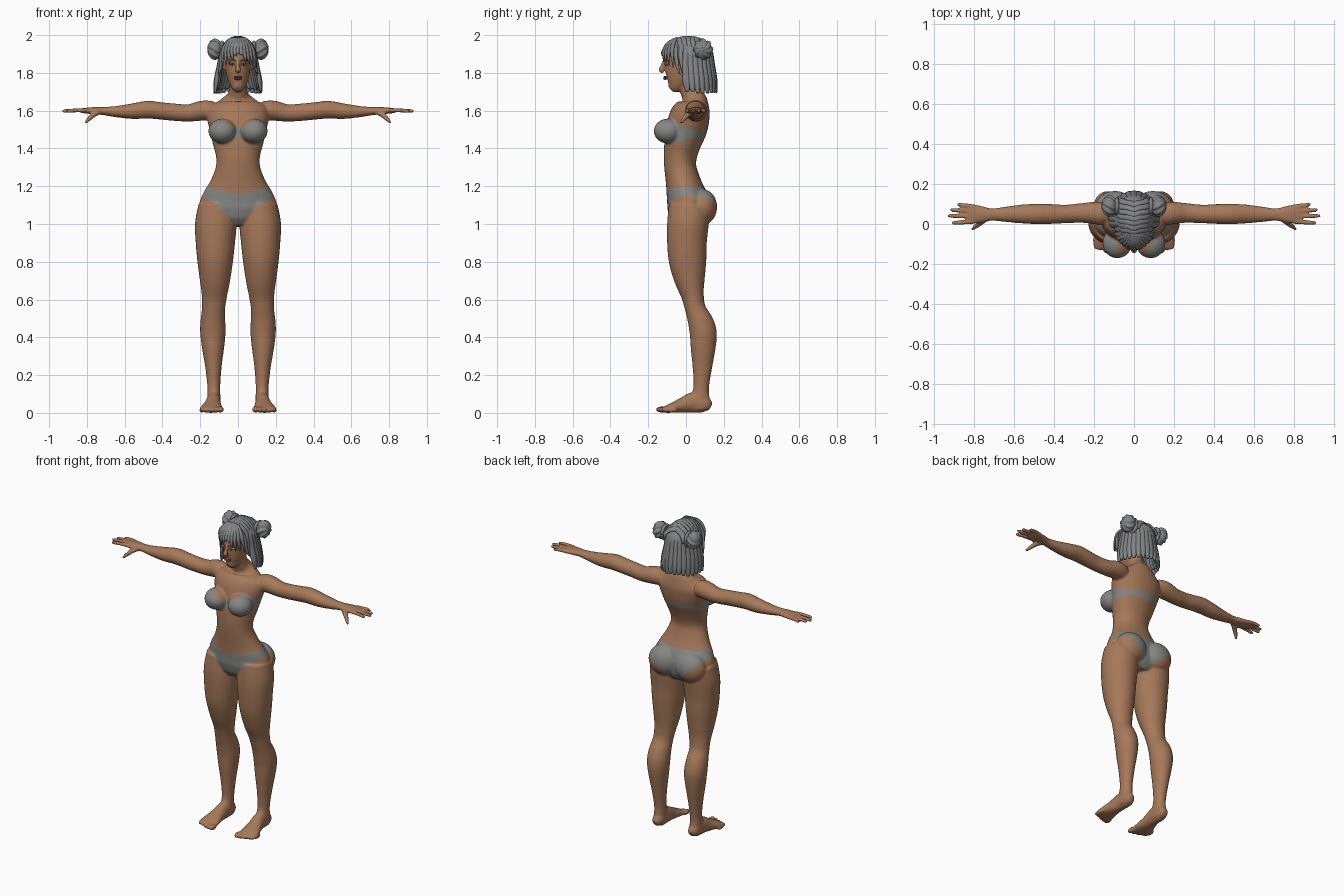
import bpy, bmesh, math, random
from mathutils import Vector, Matrix

random.seed(4)
if "Cube" in bpy.data.objects:
    bpy.data.objects.remove(bpy.data.objects["Cube"])


def material(name, *rgb):
    m = bpy.data.materials.new(name)
    m.use_nodes = True
    m.diffuse_color = (*rgb, 1)
    m.node_tree.nodes["Principled BSDF"].inputs["Base Color"].default_value = (*rgb, 1)
    return m


skin = material("warm skin", .38, .19, .1)
cloth = material("grey cloth", .24, .24, .235)
grey_hair = material("grey hair", .22, .23, .235)
lip = material("lip", .3, .11, .07)
white = material("eye white", .55, .52, .5)
dark = material("dark iris", .04, .03, .025)

HEAD = Vector((0, .015, 1.88))
Y, Z = Vector((0, 1, 0)), Vector((0, 0, 1))


def catmull(rows, steps):
    """Smooth interpolation of rows (x, y, z, side radius, up radius)."""
    rows = [Vector(r) for r in rows]
    rows = [rows[0]] + rows + [rows[-1]]
    out = []
    for p, q, r, s in zip(rows, rows[1:], rows[2:], rows[3:]):
        for i in range(steps):
            t = i / steps
            out.append((q * 2 + (r - p) * t + (p * 2 - q * 5 + r * 4 - s) * t * t
                        + (q * 3 - p - r * 3 + s) * t ** 3) * .5)
    return out + [rows[-1]]


def sweep(bm, rows, up=None, sides=20, steps=4, mirror=1):
    """Elliptical tube through rows; without up it lies flat on the head."""
    rows = catmull([(r[0] * mirror, *r[1:]) for r in rows], steps)
    pts = [Vector(r[:3]) for r in rows]
    rings = []
    for i, (p, r) in enumerate(zip(pts, rows)):
        t = (pts[min(i + 1, len(pts) - 1)] - pts[max(i - 1, 0)]).normalized()
        side = t.cross(up or (p - HEAD)).normalized()
        top = side.cross(t)
        ring = []
        for k in range(sides):
            a = math.tau * k / sides
            ring.append(bm.verts.new(p + side * math.cos(a) * max(r[3], .001)
                                     + top * math.sin(a) * max(r[4], .001)))
        rings.append(ring)
    for a, b in zip(rings, rings[1:]):
        for k in range(sides):
            n = (k + 1) % sides
            bm.faces.new((a[k], a[n], b[n], b[k]))
    bm.faces.new(rings[0])
    bm.faces.new(rings[-1])


def ball(bm, centre, radii, turn=Matrix()):
    m = Matrix.Translation(centre) @ turn @ Matrix.Diagonal((*radii, 1))
    return bmesh.ops.create_uvsphere(bm, u_segments=24, v_segments=16, radius=1, matrix=m)["verts"]


def finish(bm, name, *mats):
    bmesh.ops.recalc_face_normals(bm, faces=bm.faces)
    me = bpy.data.meshes.new(name)
    bm.to_mesh(me)
    bm.free()
    for m in mats:
        me.materials.append(m)
    me.shade_smooth()
    ob = bpy.data.objects.new(name, me)
    bpy.context.scene.collection.objects.link(ob)
    return ob


def level(z, x, half, front, back):
    return (x, (front + back) / 2, z, half, (back - front) / 2)


# Body: torso, neck and face as horizontal sections
body = bmesh.new()
torso = [(.99, .1, -.06, .09), (1.03, .17, -.085, .12), (1.1, .205, -.1, .13), (1.17, .18, -.105, .1),
         (1.23, .145, -.108, .075), (1.3, .118, -.115, .055), (1.36, .117, -.118, .058),
         (1.43, .135, -.115, .08), (1.5, .15, -.105, .11), (1.56, .165, -.09, .125),
         (1.61, .16, -.06, .13), (1.65, .105, -.03, .115), (1.68, .06, -.025, .09),
         (1.72, .046, -.035, .06), (1.8, .046, -.04, .05)]
sweep(body, [level(z, 0, *r) for z, *r in torso], Y, 32)
face = [(1.712, .02, -.1, -.06), (1.735, .04, -.107, -.01), (1.775, .057, -.114, .04), (1.825, .066, -.116, .08),
        (1.88, .072, -.118, .1), (1.93, .068, -.108, .1), (1.965, .045, -.07, .07)]
sweep(body, [level(z, 0, *r) for z, *r in face], Y, 28)
sweep(body, [(0, -.112, 1.87, .009, .01), (0, -.125, 1.835, .011, .012), (0, -.132, 1.815, .017, .014),
             (0, -.118, 1.805, .012, .008)], Y, 12)

leg = [(1.1, .115, .095, -.09, .13), (1, .118, .11, -.1, .12), (.9, .12, .104, -.1, .11), (.8, .121, .094, -.09, .108),
       (.7, .122, .08, -.06, .1), (.62, .125, .067, -.025, .095), (.55, .13, .061, -.005, .105),
       (.48, .133, .066, .01, .145), (.42, .133, .067, .02, .163), (.34, .132, .058, .025, .156),
       (.24, .13, .043, .035, .138), (.14, .128, .034, .04, .122), (.08, .128, .035, .025, .125),
       (.02, .128, .035, .02, .128)]
foot = [(.13, .128, .02, .01, .05), (.1, .128, .036, 0, .09), (.04, .129, .038, 0, .11), (-.02, .135, .046, 0, .08),
        (-.07, .14, .058, 0, .055), (-.11, .142, .062, 0, .036), (-.125, .142, .055, .004, .028)]
arm = [(.13, .05, 1.6, .05, .05), (.19, .055, 1.6, .056, .053), (.26, .055, 1.588, .049, .046),
       (.34, .05, 1.592, .046, .046), (.42, .05, 1.6, .05, .046), (.48, .05, 1.605, .051, .047),
       (.56, .05, 1.597, .047, .041), (.65, .048, 1.595, .037, .029), (.71, .047, 1.598, .031, .022),
       (.76, .048, 1.6, .042, .019), (.81, .05, 1.6, .05, .015), (.835, .05, 1.6, .046, .01)]
for s in (1, -1):
    sweep(body, [level(*r) for r in leg], Y, 28, mirror=s)
    sweep(body, [(x, y, (lo + hi) / 2, w, (hi - lo) / 2) for y, x, w, lo, hi in foot], Z, mirror=s)
    sweep(body, arm, Z, mirror=s)
    # Toes, fingers and thumb
    for i in range(5):
        ball(body, (s * (.092 + .025 * i), -.128 + .006 * i * i / 2, .018 - .001 * i),
             (.018 if i == 0 else .0125, .032, .017 - .001 * i))
    for base, tip, reach in ((.012, .005, .91), (.038, .04, .93), (.062, .07, .918), (.088, .097, .883)):
        sweep(body, [(.8, base, 1.602, .012, .011), (.85, (base + tip) / 2, 1.602, .0115, .011),
                     (reach - .01, tip, 1.598, .01, .01), (reach, tip, 1.597, .005, .005)], Z, 10, mirror=s)
    sweep(body, [(.73, .035, 1.595, .016, .014), (.765, .008, 1.578, .016, .014), (.79, -.012, 1.555, .012, .012),
                 (.808, -.028, 1.535, .007, .007)], Z, 12, mirror=s)
    # Soft masses, shoulders and ears
    ball(body, (s * .083, -.095, 1.492), (.074, .076, .066))
    ball(body, (s * .095, .085, 1.09), (.1, .08, .095))
    ball(body, (s * .17, .052, 1.602), (.055, .058, .053))
    ball(body, (s * .074, .008, 1.845), (.012, .02, .034))

source = finish(body, "body", skin, cloth)
fuse = source.modifiers.new("fuse", "REMESH")
fuse.mode, fuse.voxel_size = "VOXEL", .006
relax = source.modifiers.new("relax", "SMOOTH")
relax.factor, relax.iterations = .5, 6
mesh = bpy.data.meshes.new_from_object(source.evaluated_get(bpy.context.evaluated_depsgraph_get()))
source.modifiers.clear()
source.data = mesh
mesh.materials.clear()
mesh.materials.append(skin)
mesh.materials.append(cloth)
for v in mesh.vertices:
    v.co.z = max(v.co.z, 0)


def is_cloth(p):
    x = abs(p.x)
    # Strapless top: narrow band behind, rounded cups in front
    front = min(max((.06 - p.y) / .12, 0), 1)
    cup = math.exp(-((x - .1) / .055) ** 2)
    if x < .19 and 1.455 - .03 * front * cup < p.z < 1.49 + front * (.015 + .055 * cup):
        return True
    # Briefs: waistline rising to the sides, high-cut leg line
    waist = 1.155 + .035 * min(x / .15, 1) if p.y < 0 else 1.195
    cut = .97 + .19 * (x / .2) ** (.7 if p.y < 0 else 1)
    return min(cut, 1.16) < p.z < waist


for f in mesh.polygons:
    f.material_index = int(is_cloth(f.center))
mesh.shade_smooth()

# Facial features
eyes, irises, brows, lips = (bmesh.new() for _ in range(4))
for s in (1, -1):
    ball(eyes, (s * .03, -.1, 1.846), (.015, .013, .006))
    ball(irises, (s * .03, -.109, 1.846), (.006, .005, .006))
    sweep(brows, [(.012, -.117, 1.862, .003, .003), (.032, -.111, 1.87, .004, .003), (.052, -.093, 1.864, .001, .002)],
          sides=8, mirror=s)
for z, h in ((1.778, .005), (1.769, .006)):
    ball(lips, (0, -.11, z), (.021, .011, h))
finish(eyes, "eyes", white)
finish(irises, "irises", dark)
finish(brows, "eyebrows", grey_hair)
finish(lips, "lips", lip)

# Scalp hair, open over the face
cap = bmesh.new()
ball(cap, (0, .012, 1.89), (.086, .125, .098))
bmesh.ops.delete(cap, geom=[f for f in cap.faces if f.calc_center_median().z < 1.925
                            and f.calc_center_median().y < .01], context="FACES")
finish(cap, "scalp_hair", grey_hair)

# Locks combed across the crown
crown = bmesh.new()
for i in range(9):
    y = -.095 + .024 * i
    arch = math.sqrt(1 - ((y - .012) / .13) ** 2)
    rows = []
    for k in range(-4, 5):
        a = k * .36
        rows.append((.088 * math.sin(a) * (.4 + .6 * arch), y + .02 * abs(math.sin(a)) + .004 * (k % 2),
                     1.89 + .1 * arch * math.cos(a), .017, .007))
    sweep(crown, rows, sides=8, steps=3)
finish(crown, "crown_locks", grey_hair)

# Bob: two layers of hanging locks around the back and sides
bob = bmesh.new()
for layer in (0, 1):
    for i in range(17 - layer):
        a = math.radians(-100 + 12.5 * (i + layer / 2))
        sx, cy = math.sin(a), math.cos(a)
        low = 1.69 + .012 * random.random() + .02 * layer
        g = 1 - .1 * layer
        sweep(bob, [(sx * .05, .02 + cy * .07, 1.965, .01, .006), (sx * .084, .02 + cy * .108, 1.92, .018, .01),
                    (sx * .1 * g, .02 + cy * .122 * g, 1.84, .02, .012),
                    (sx * .117 * g, .025 + cy * .13 * g, 1.755, .021, .012),
                    (sx * .124 * g, .03 + cy * .13 * g, low, .009, .006)], sides=8)
finish(bob, "bob_locks", grey_hair)

# Fringe and temple locks
fringe = bmesh.new()
for i in range(11):
    t = -1 + i / 5
    drop = 1.868 - .05 * abs(t) + .02 * random.random() + .02 * (abs(t) < .3)
    sweep(fringe, [(t * .03, -.05, 1.985, .008, .005), (t * .06, -.098 + .03 * t * t, 1.955, .014, .008),
                   (t * .082, -.124 + .05 * t * t, 1.91, .012, .007),
                   (t * .088 + .008, -.13 + .062 * t * t, drop, .002, .002)], sides=8)
for s in (1, -1):
    for y, low in ((-.055, 1.79), (-.03, 1.745), (-.005, 1.71)):
        sweep(fringe, [(.06, y, 1.95, .01, .006), (.085, y, 1.9, .014, .008), (.093, y + .01, 1.83, .01, .007),
                       (.105, y + .025, low, .002, .002)], sides=8, mirror=s)
finish(fringe, "fringe_locks", grey_hair)

# Ridged, twisted buns with a base wrap
for s, side in ((1, "left"), (-1, "right")):
    bun = bmesh.new()
    centre = Vector((s * .122, .09, 1.925))
    for v in bmesh.ops.create_uvsphere(bun, u_segments=48, v_segments=20, radius=1)["verts"]:
        ridge = 1 + .09 * math.cos(8 * math.atan2(v.co.y, v.co.x) + 4 * v.co.z) * math.hypot(v.co.x, v.co.y)
        x, y, z = v.co * ridge
        v.co = centre + Vector((s * z * .04, x * .05, y * .052))
    wrap = [(.085, .088 + .036 * math.cos(k * .7), 1.92 + .04 * math.sin(k * .7), .012, .01) for k in range(10)]
    sweep(bun, wrap, Vector((1, 0, 0)), 8, mirror=s)
    finish(bun, side + "_bun", grey_hair)
